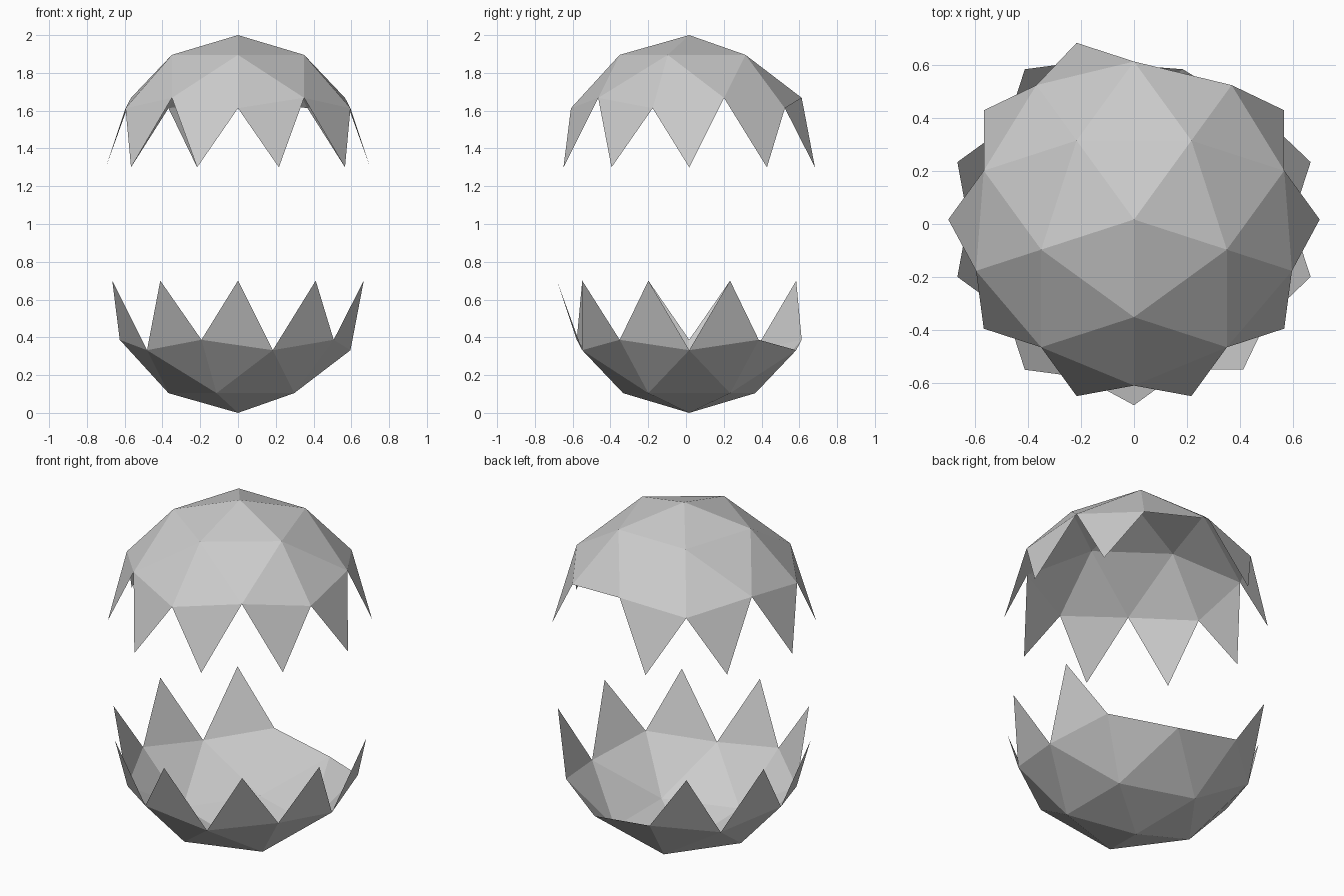
import bpy, bmesh, math
from mathutils import Matrix

if "Cube" in bpy.data.objects:
    bpy.data.objects.remove(bpy.data.objects["Cube"])

R = 0.70          # shell radius
Y = 0.017         # shared centre offset so the pair is centred


def half_shell(name, side, spin, centre_z, missing):
    """Half of a low-poly sphere with a zigzag rim; side is +1 upper, -1 lower.
    missing lists the angles (degrees) of broken-off teeth."""
    bm = bmesh.new()
    bmesh.ops.create_icosphere(bm, subdivisions=2, radius=R)
    bmesh.ops.rotate(bm, verts=bm.verts, matrix=Matrix.Rotation(math.radians(spin), 3, 'Z'))
    doomed = []
    for f in bm.faces:
        rim = [v for v in f.verts if abs(v.co.z) < 0.01]
        broken = False
        if len(rim) == 1:
            a = math.degrees(math.atan2(rim[0].co.y, rim[0].co.x))
            broken = any(abs((a - m + 180) % 360 - 180) < 5 for m in missing)
        if f.calc_center_median().z * side < 0.01 or len(rim) > 1 or broken:
            doomed.append(f)
    bmesh.ops.delete(bm, geom=doomed, context='FACES')
    mesh = bpy.data.meshes.new(name)
    bm.to_mesh(mesh)
    bm.free()
    obj = bpy.data.objects.new(name, mesh)
    obj.location = (0, Y, centre_z)
    bpy.context.collection.objects.link(obj)
    return obj


# Raised cap with one tooth missing at the back
half_shell("upper_eggshell", 1, -18, 2 - R, [72])
# Bowl with two neighbouring teeth missing at the back
half_shell("lower_eggshell", -1, 0, R, [54, 90])
